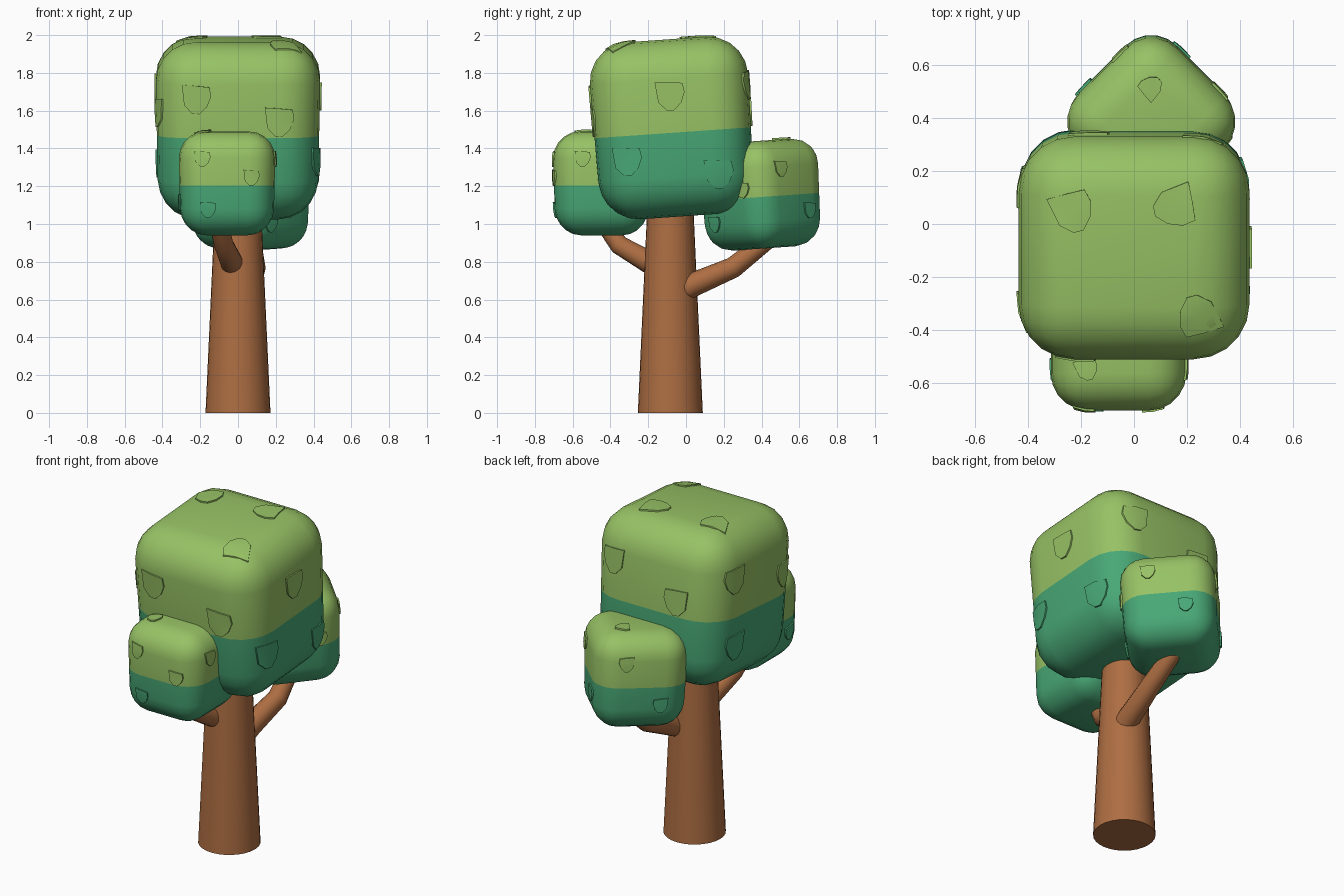
import bpy, bmesh, math
from mathutils import Vector, Matrix
from mathutils.bvhtree import BVHTree

if "Cube" in bpy.data.objects:
    bpy.data.objects.remove(bpy.data.objects["Cube"])


def material(name, rgb):
    m = bpy.data.materials.new(name)
    m.diffuse_color = (*rgb, 1)
    m.use_nodes = True
    m.node_tree.nodes["Principled BSDF"].inputs["Base Color"].default_value = m.diffuse_color
    return m


LIGHT = material("light leaf green", (0.31, 0.54, 0.13))
DARK = material("deep leaf green", (0.065, 0.39, 0.18))
BARK = material("bark brown", (0.42, 0.155, 0.055))


def finish(name, bm, mats, angle):
    bmesh.ops.recalc_face_normals(bm, faces=bm.faces)
    me = bpy.data.meshes.new(name)
    bm.to_mesh(me)
    bm.free()
    for m in mats:
        me.materials.append(m)
    ob = bpy.data.objects.new(name, me)
    bpy.context.collection.objects.link(ob)
    bpy.ops.object.select_all(action='DESELECT')
    ob.select_set(True)
    bpy.context.view_layer.objects.active = ob
    bpy.ops.object.shade_smooth_by_angle(angle=math.radians(angle))
    return ob


def tube(name, points, radii, sides):
    """Tapered round limb along a path."""
    bm = bmesh.new()
    pts = [Vector(p) for p in points]
    rings = []
    for i, (p, r) in enumerate(zip(pts, radii)):
        t = pts[min(i + 1, len(pts) - 1)] - pts[max(i - 1, 0)]
        q = t.to_track_quat('Z', 'X')
        rings.append([bm.verts.new(p + q @ Vector((r * math.cos(a), r * math.sin(a), 0)))
                      for a in (2 * math.pi * k / sides for k in range(sides))])
    for a, b in zip(rings, rings[1:]):
        for k in range(sides):
            n = (k + 1) % sides
            bm.faces.new((a[k], a[n], b[n], b[k]))
    bm.faces.new(rings[0][::-1])
    bm.faces.new(rings[-1])
    return finish(name, bm, [BARK], 40)


# outline of one raised leaf scale: flat top, rounded point below
LEAF = [(-.5, .5), (0, .47), (.45, .42), (.5, .1), (.36, -.25), (.1, -.5), (-.15, -.48), (-.42, -.2)]
# face name -> (outward normal, across, up)
SIDES = {"front": ((0, -1, 0), (1, 0, 0), (0, 0, 1)), "back": ((0, 1, 0), (1, 0, 0), (0, 0, 1)),
         "right": ((1, 0, 0), (0, 1, 0), (0, 0, 1)), "left": ((-1, 0, 0), (0, 1, 0), (0, 0, 1)),
         "top": ((0, 0, 1), (1, 0, 0), (0, 1, 0))}


def leaf_plate(bm, tree, side, u, v, size, turn):
    n, a, b = (Vector(c) for c in SIDES[side])
    rot = Matrix.Rotation(math.radians(turn), 2)
    outer, inner = [], []
    for p in LEAF + [(0, 0)]:
        q = rot @ (Vector(p) * size)
        start = a * (u + q.x) + b * (v + q.y) + n * 2
        hit = tree.ray_cast(start, -n)[0]
        if hit is None:
            return
        outer.append(bm.verts.new(hit + n * 0.009))
        inner.append(bm.verts.new(hit - n * 0.012))
    for i in range(len(LEAF)):
        j = (i + 1) % len(LEAF)
        bm.faces.new((outer[i], outer[j], outer[-1]))
        bm.faces.new((inner[j], inner[i], inner[-1]))
        bm.faces.new((outer[i], inner[i], inner[j], outer[j]))


def foliage(name, centre, size, radius, split, tilt, spin, taper, leaf, leaves):
    """Rounded leaf block, two-coloured by height, with raised leaf scales."""
    bm = bmesh.new()
    bmesh.ops.create_cube(bm, size=1, matrix=Matrix.Diagonal((*size, 1)))
    bmesh.ops.bevel(bm, geom=bm.edges[:], offset=radius, segments=5, profile=0.5, affect='EDGES')
    for v in bm.verts:
        if v.co.z < 0:
            k = 1 + (taper - 1) * (-v.co.z / (size[2] / 2))
            v.co.x *= k
            v.co.y *= k
    bmesh.ops.recalc_face_normals(bm, faces=bm.faces)
    tree = BVHTree.FromBMesh(bm)
    for side, u, v, turn in leaves:
        leaf_plate(bm, tree, side, u, v, leaf, turn)
    bmesh.ops.bisect_plane(bm, geom=bm.verts[:] + bm.edges[:] + bm.faces[:],
                           plane_co=(0, 0, split), plane_no=(0, 0, 1))
    for f in bm.faces:
        f.material_index = 0 if f.calc_center_median().z > split else 1
    bm.transform(Matrix.Translation(centre) @ Matrix.Rotation(math.radians(tilt), 4, 'X')
                 @ Matrix.Rotation(math.radians(spin), 4, 'Z'))
    return finish(name, bm, [LIGHT, DARK], 40)


# trunk and two bent branches
tube("trunk", [(0, -.083, 0), (0, -.083, 1.2)], [.172, .117], 28)
tube("front_branch", [(-.02, -.1, .76), (-.035, -.2, .80), (-.075, -.355, .89), (-.11, -.45, 1.03)],
     [.06, .06, .052, .048], 14)
tube("back_branch", [(.05, -.05, .635), (.06, .04, .68), (.09, .25, .77), (.07, .45, .93)],
     [.066, .064, .056, .048], 14)

# large crown block
foliage("main_crown", (0, -.072, 1.508), (.87, .84, .94), .21, -.025, 4, 0, .96, .155, [
    ("top", -.23, .15, 20), ("top", .15, .17, -75), ("top", .24, -.24, 200),
    ("right", -.25, -.16, 0), ("right", .23, -.26, 0), ("right", 0, .17, 0),
    ("front", -.22, .18, 0), ("front", .22, .06, 0),
    ("left", .23, .2, 0), ("left", -.25, .1, 0), ("left", .2, -.2, 0),
    ("back", .26, .2, 0), ("back", -.17, .06, 0), ("back", .05, -.2, 0)])

# two smaller blocks carried by the branches
SMALL = [("top", -.12, -.1, 20), ("top", .1, .1, 90), ("front", -.13, .13, 0), ("front", .13, .03, 0),
         ("front", -.1, -.14, 0), ("right", -.1, .13, 0), ("right", .1, -.1, 0),
         ("left", .1, .13, 0), ("left", -.1, -.1, 0), ("back", .1, .13, 0), ("back", -.1, -.12, 0)]
foliage("front_crown", (-.058, -.447, 1.215), (.51, .51, .55), .14, -.012, 0, 0, .95, .085, SMALL)
foliage("back_crown", (.065, .395, 1.155), (.53, .53, .57), .14, -.012, 4, 45, .94, .085, SMALL)
